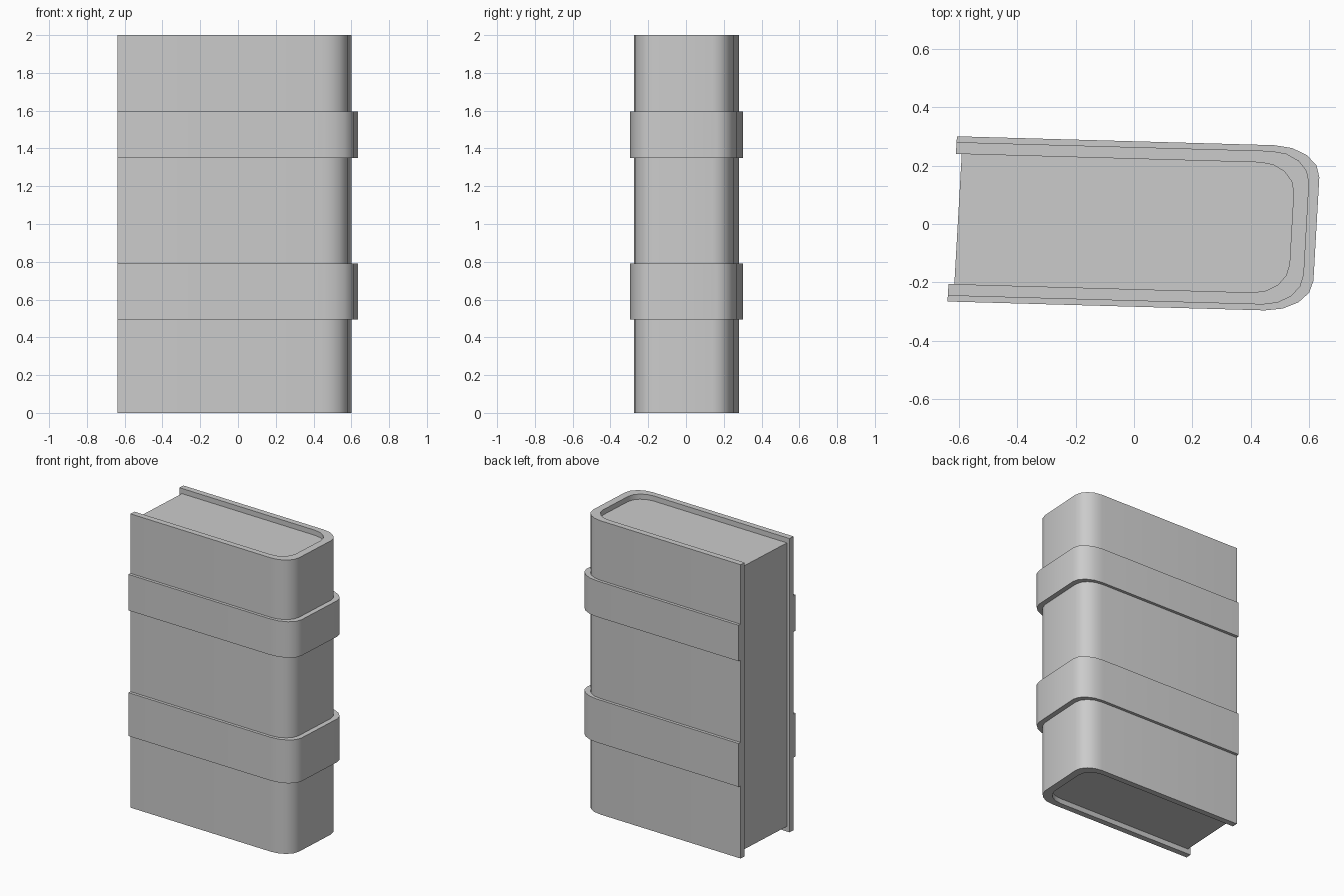
import bpy, bmesh, math

if "Cube" in bpy.data.objects:
    bpy.data.objects.remove(bpy.data.objects["Cube"])

LEFT = -0.623      # open (fore-edge) side of the cover
SEG = 4            # facets per rounded spine corner


def skew(u, v):
    # the book leans slightly in plan
    return (u + 0.057 * v, v - 0.028 * u)


def outline(left, right, half, ru, rv):
    # open U path: front edge, two rounded spine corners, back edge
    pts = [(left, -half)]
    for sign, order in ((-1, range(SEG + 1)), (1, range(SEG, -1, -1))):
        for i in order:
            a = math.pi / 2 * i / SEG
            pts.append((right - ru + ru * math.sin(a),
                        sign * (half - rv + rv * math.cos(a))))
    pts.append((left, half))
    return [skew(*p) for p in pts]


def prism(name, pts, z0, z1):
    # extrude a closed plan profile from z0 to z1
    bm = bmesh.new()
    face = bm.faces.new([bm.verts.new((x, y, z0)) for x, y in pts])
    top = bmesh.ops.extrude_face_region(bm, geom=[face])["geom"]
    bmesh.ops.translate(bm, vec=(0, 0, z1 - z0),
                        verts=[g for g in top if isinstance(g, bmesh.types.BMVert)])
    bmesh.ops.recalc_face_normals(bm, faces=bm.faces)
    mesh = bpy.data.meshes.new(name)
    bm.to_mesh(mesh)
    bm.free()
    obj = bpy.data.objects.new(name, mesh)
    bpy.context.collection.objects.link(obj)
    bpy.ops.object.select_all(action='DESELECT')
    obj.select_set(True)
    bpy.context.view_layer.objects.active = obj
    bpy.ops.object.shade_smooth_by_angle(angle=math.radians(40))
    return obj


band_outer = outline(LEFT, 0.625, 0.283, 0.16, 0.105)
cover_outer = outline(LEFT, 0.591, 0.263, 0.135, 0.105)
cover_inner = outline(LEFT, 0.540, 0.223, 0.12, 0.10)
page_outline = outline(LEFT + 0.02, 0.540, 0.223, 0.12, 0.10)

# U-shaped cover with a rounded spine
prism("cover", cover_outer + cover_inner[::-1], 0, 2)

# page block, recessed on the three open sides
prism("pages", page_outline, 0.035, 1.965)

# raised bands wrapped around the cover
for name, z0, z1 in (("lower_band", 0.495, 0.79), ("upper_band", 1.35, 1.595)):
    prism(name, band_outer + cover_outer[::-1], z0, z1)
